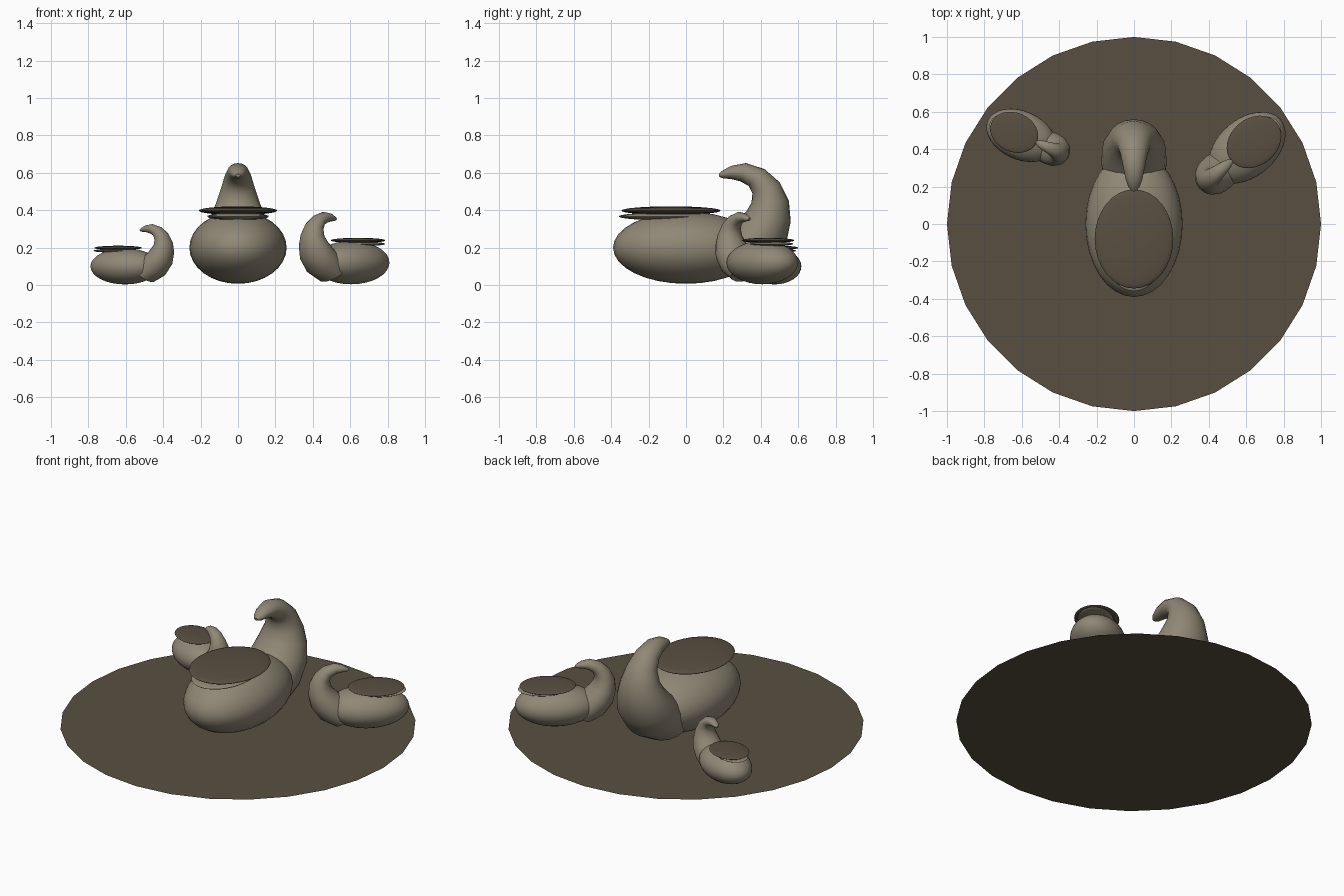
import bpy, bmesh, math
from mathutils import Vector, Matrix

cube = bpy.data.objects.get("Cube")
if cube:
    bpy.data.objects.remove(cube)


def make_material(name, rgb):
    mat = bpy.data.materials.new(name)
    mat.use_nodes = True
    mat.diffuse_color = (*rgb, 1)
    mat.node_tree.nodes["Principled BSDF"].inputs["Base Color"].default_value = (*rgb, 1)
    return mat


clay = make_material("pale clay", (0.28, 0.245, 0.18))
earth = make_material("dark earth", (0.1, 0.078, 0.053))


def finish(bm, name, mat, place=Matrix(), smooth=True):
    bm.transform(place)
    bmesh.ops.recalc_face_normals(bm, faces=bm.faces)
    mesh = bpy.data.meshes.new(name)
    bm.to_mesh(mesh)
    bm.free()
    mesh.materials.append(mat)
    obj = bpy.data.objects.new(name, mesh)
    bpy.context.collection.objects.link(obj)
    if smooth:
        bpy.ops.object.select_all(action='DESELECT')
        obj.select_set(True)
        bpy.context.view_layer.objects.active = obj
        bpy.ops.object.shade_smooth_by_angle(angle=math.radians(50))
    return obj


def ellipsoid(name, mat, centre, size, place):
    bm = bmesh.new()
    bmesh.ops.create_uvsphere(bm, u_segments=32, v_segments=16, radius=1)
    bm.transform(Matrix.Translation(centre) @ Matrix.Diagonal((*size, 1)))
    return finish(bm, name, mat, place)


# Curled horn sections: outer (y, z), inner (y, z), half width
SECTIONS = [
    ((0.32, 0.03), (0.12, 0.2), 0.16),
    ((0.45, 0.1), (0.2, 0.28), 0.175),
    ((0.535, 0.22), (0.27, 0.34), 0.17),
    ((0.56, 0.34), (0.32, 0.39), 0.145),
    ((0.55, 0.45), (0.35, 0.44), 0.115),
    ((0.5, 0.55), (0.355, 0.49), 0.09),
    ((0.42, 0.62), (0.335, 0.53), 0.073),
    ((0.32, 0.652), (0.29, 0.555), 0.058),
    ((0.24, 0.637), (0.24, 0.567), 0.045),
    ((0.195, 0.612), (0.2, 0.57), 0.03),
    ((0.175, 0.595), (0.178, 0.578), 0.013),
]


def horn(name, place, sides=20):
    bm = bmesh.new()
    rings = []
    for outer, inner, width in SECTIONS:
        a, b = Vector((0, *outer)), Vector((0, *inner))
        mid, half = (a + b) / 2, (a - b) / 2
        ring = []
        for i in range(sides):
            t = math.tau * i / sides
            ring.append(bm.verts.new(mid + half * math.cos(t) + Vector((width * math.sin(t), 0, 0))))
        rings.append(ring)
    for low, high in zip(rings, rings[1:]):
        for i in range(sides):
            j = (i + 1) % sides
            bm.faces.new((low[i], low[j], high[j], high[i]))
    bm.faces.new(rings[0])
    bm.faces.new(rings[-1])
    return finish(bm, name, clay, place)


def pot(label, x, y, angle, scale):
    place = (Matrix.Translation((x, y, 0)) @ Matrix.Rotation(math.radians(angle), 4, 'Z')
             @ Matrix.Scale(scale, 4))
    ellipsoid(label + "_body", clay, (0, 0, 0.2), (0.26, 0.39, 0.193), place)
    ellipsoid(label + "_rim", clay, (0, -0.125, 0.367), (0.165, 0.235, 0.02), place)
    ellipsoid(label + "_lid", earth, (0, -0.08, 0.398), (0.21, 0.265, 0.023), place)
    horn(label + "_horn", place)


# Ground disc
bm = bmesh.new()
bmesh.ops.create_circle(bm, cap_ends=True, segments=28, radius=1)
finish(bm, "ground_disc", earth, smooth=False)

# One large pot and two small ones
pot("large_pot", 0, 0, 0, 1)
pot("left_pot", 0.605, 0.408, 130, 0.6)
pot("right_pot", -0.604, 0.474, -114, 0.5)
